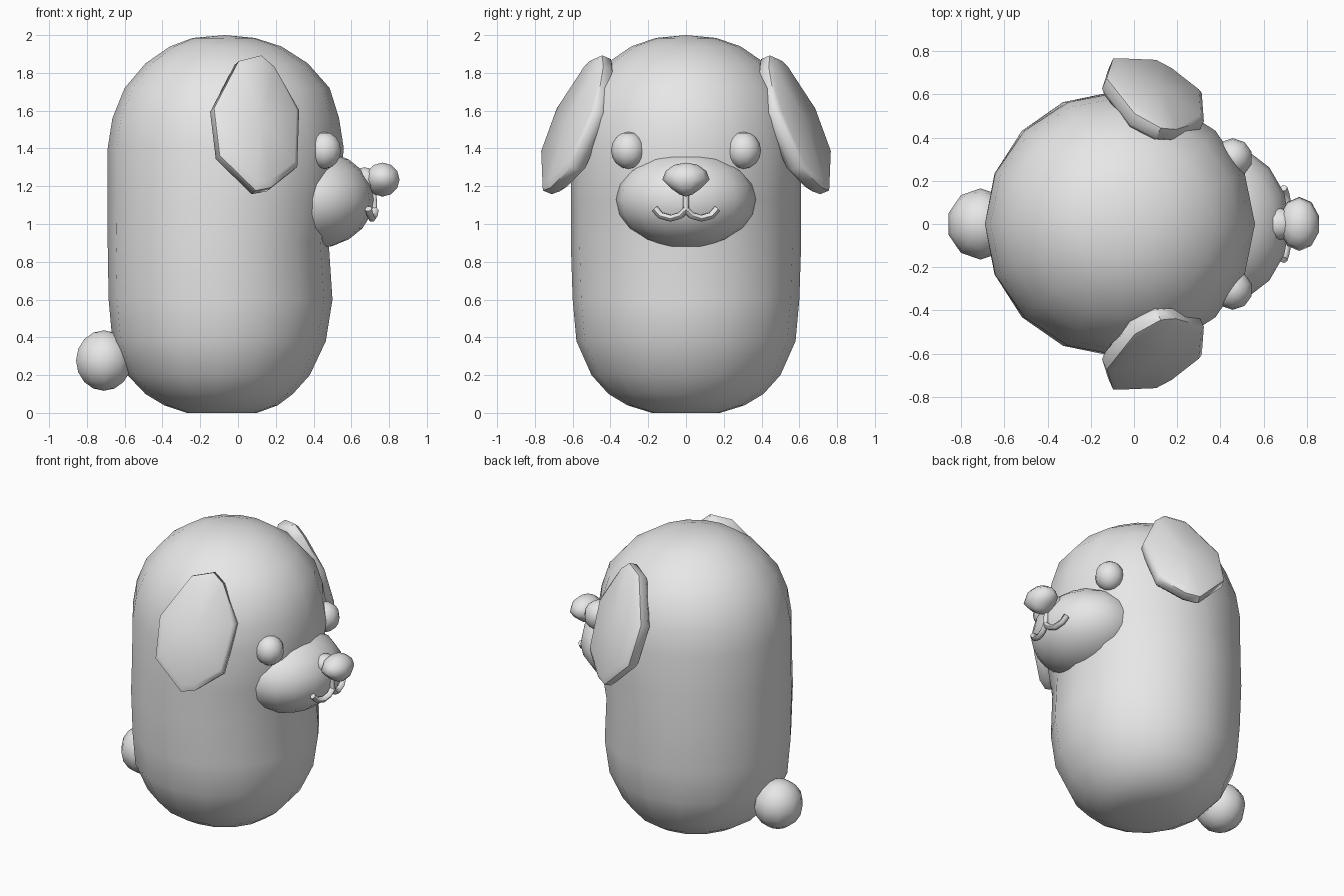
import bpy, bmesh, math
from mathutils import Vector

if "Cube" in bpy.data.objects:
    bpy.data.objects.remove(bpy.data.objects["Cube"])

grey = bpy.data.materials.new("plain_grey")
grey.diffuse_color = (0.8, 0.8, 0.8, 1)
grey.use_nodes = True
grey.node_tree.nodes["Principled BSDF"].inputs["Base Color"].default_value = grey.diffuse_color


def finish(ob, angle=60):
    ob.data.materials.clear()
    ob.data.materials.append(grey)
    bpy.ops.object.select_all(action='DESELECT')
    ob.select_set(True)
    bpy.context.view_layer.objects.active = ob
    bpy.ops.object.shade_smooth_by_angle(angle=math.radians(angle))


def make(name, bm, angle=60):
    bmesh.ops.recalc_face_normals(bm, faces=bm.faces)
    me = bpy.data.meshes.new(name)
    bm.to_mesh(me)
    bm.free()
    ob = bpy.data.objects.new(name, me)
    bpy.context.collection.objects.link(ob)
    finish(ob, angle)
    return ob


def ball(name, centre, radii, segs=12, rings=8, taper=0.0):
    """Ellipsoid whose lower half can narrow sideways."""
    bm = bmesh.new()
    bmesh.ops.create_uvsphere(bm, u_segments=segs, v_segments=rings, radius=1)
    for v in bm.verts:
        k = 1 + taper * min(v.co.z, 0)
        v.co = Vector((centre[0] + v.co.x * radii[0],
                       centre[1] + v.co.y * radii[1] * k,
                       centre[2] + v.co.z * radii[2]))
    return make(name, bm)


def body():
    # rings: height, back x, front x, half width
    rings = [(0, -.27, .10, .18), (.04, -.39, .21, .31), (.10, -.49, .29, .41),
             (.20, -.585, .38, .50), (.38, -.665, .465, .58), (.60, -.685, .50, .60),
             (.90, -.69, .48, .61), (1.12, -.69, .53, .61), (1.40, -.69, .56, .61),
             (1.56, -.665, .535, .585), (1.72, -.60, .485, .53), (1.85, -.49, .37, .42),
             (1.94, -.36, .23, .29), (1.985, -.24, .09, .16)]
    n = 16
    bm = bmesh.new()
    loops = []
    for z, back, front, w in rings:
        cx, rx = (back + front) / 2, (front - back) / 2
        loops.append([bm.verts.new((cx + rx * math.cos(i * math.tau / n),
                                    w * math.sin(i * math.tau / n), z)) for i in range(n)])
    for a, b in zip(loops, loops[1:]):
        for i in range(n):
            j = (i + 1) % n
            bm.faces.new((a[i], a[j], b[j], b[i]))
    bm.faces.new(loops[0])
    top = bm.verts.new((-.07, 0, 2))
    for i in range(n):
        bm.faces.new((loops[-1][i], loops[-1][(i + 1) % n], top))
    make("body", bm)


def ear(name, side):
    # outline in x and z, laid on a slanted plane
    outline = [(-.14, 1.60), (-.01, 1.85), (.11, 1.88), (.18, 1.82), (.31, 1.59),
               (.30, 1.29), (.16, 1.18), (.08, 1.165), (-.11, 1.35)]

    def on_plane(x, z):
        return Vector((x, .57 - .42 * (z - 1.52) - .45 * (x - .1), z))

    normal = Vector((.45, 1, .42)).normalized()
    mid = on_plane(.09, 1.52)
    bm = bmesh.new()

    def add(p):
        return bm.verts.new((p.x, p.y * side, p.z))

    def loop(offset, scale):
        return [add(mid + (on_plane(x, z) - mid) * scale + normal * offset)
                for x, z in outline]

    loops = [loop(-.05, .90), loop(-.02, 1), loop(.035, 1), loop(.055, .90)]
    n = len(outline)
    for a, b in zip(loops, loops[1:]):
        for i in range(n):
            j = (i + 1) % n
            bm.faces.new((a[i], a[j], b[j], b[i]))
    # bulging inner and outer sides
    for ring, d in ((loops[0], -.06), (loops[-1], .075)):
        c = add(mid + normal * d)
        for i in range(n):
            bm.faces.new((ring[i], ring[(i + 1) % n], c))
    make(name, bm, 50)


def tube(name, points, radius):
    cu = bpy.data.curves.new(name, 'CURVE')
    cu.dimensions = '3D'
    cu.bevel_depth = radius
    cu.bevel_resolution = 1
    cu.use_fill_caps = True
    sp = cu.splines.new('POLY')
    sp.points.add(len(points) - 1)
    for p, co in zip(sp.points, points):
        p.co = (*co, 1)
    ob = bpy.data.objects.new(name, cu)
    bpy.context.collection.objects.link(ob)
    bpy.ops.object.select_all(action='DESELECT')
    ob.select_set(True)
    bpy.context.view_layer.objects.active = ob
    bpy.ops.object.convert(target='MESH')
    finish(bpy.context.view_layer.objects.active)


body()

# face
ball("muzzle", (.40, 0, 1.13), (.32, .37, .26), 16, 10)
ball("nose_bridge", (.67, 0, 1.235), (.09, .075, .065), 10, 6)
ball("nose", (.765, 0, 1.235), (.095, .125, .09), 10, 6, taper=.5)
tube("mouth_centre", [(.72, 0, 1.17), (.725, 0, 1.06)], .015)

# paired parts
for side, label in ((1, "left"), (-1, "right")):
    ear(label + "_ear", side)
    ball(label + "_eye", (.457, .305 * side, 1.39), (.092, .092, .098), 10, 8)
    tube(label + "_lip", [(.69, .165 * side, 1.08), (.70, .135 * side, 1.045),
                          (.71, .08 * side, 1.03), (.72, .03 * side, 1.045),
                          (.725, 0, 1.075)], .02)

# tail
ball("tail", (-.71, 0, .277), (.155, .165, .16), 10, 8)
